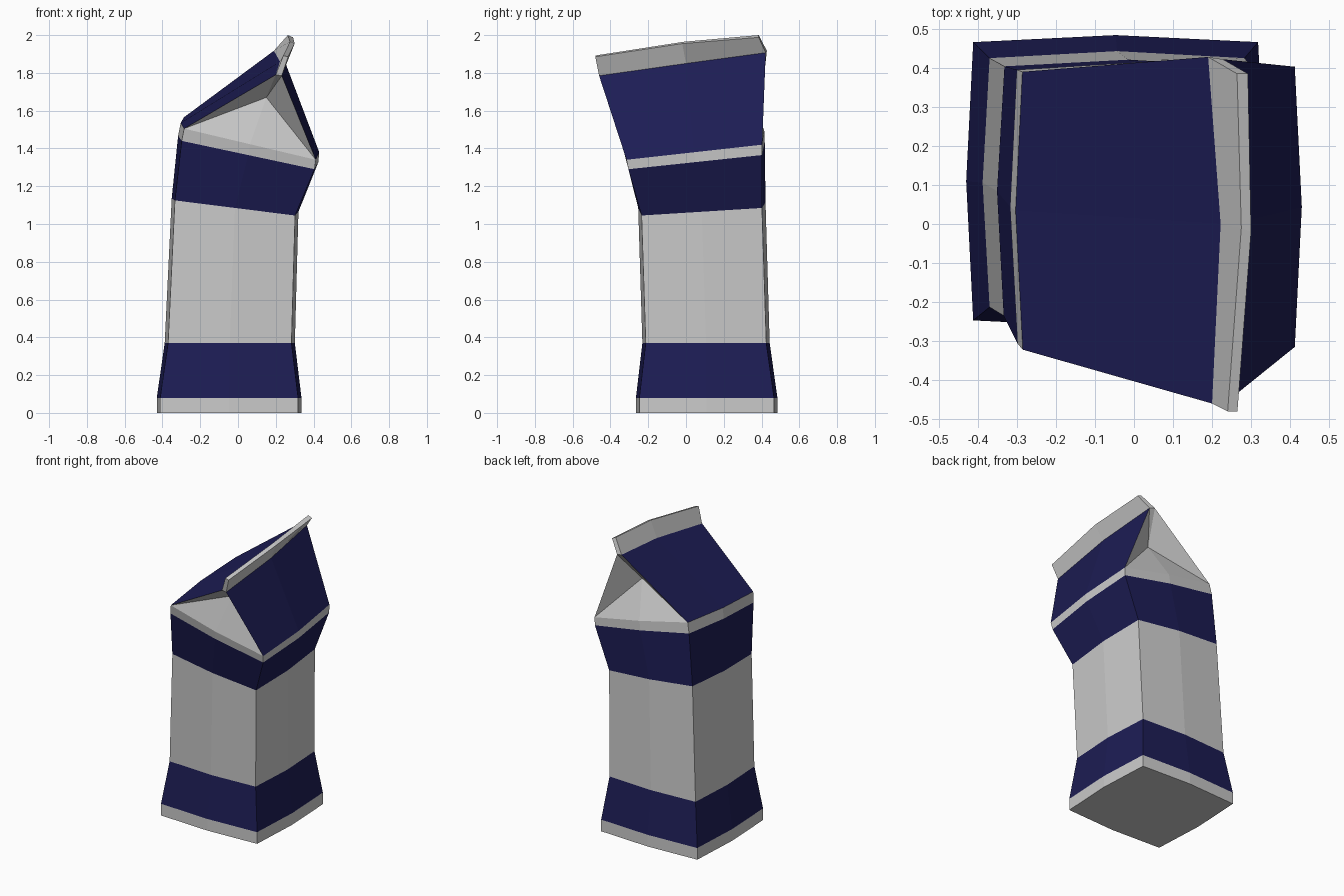
import bpy
from mathutils import Vector

if "Cube" in bpy.data.objects:
    bpy.data.objects.remove(bpy.data.objects["Cube"])

navy = bpy.data.materials.new("navy_card")
navy.diffuse_color = (0.012, 0.012, 0.09, 1)
navy.use_nodes = True
navy.node_tree.nodes["Principled BSDF"].inputs["Base Color"].default_value = navy.diffuse_color


def make(name, faces, mat=None):
    """Build an object from faces given as lists of points, sharing equal points."""
    index, verts, polys = {}, [], []
    for face in faces:
        poly = []
        for p in face:
            key = tuple(round(c, 5) for c in p)
            if key not in index:
                index[key] = len(verts)
                verts.append(key)
            poly.append(index[key])
        polys.append(poly)
    mesh = bpy.data.meshes.new(name)
    mesh.from_pydata(verts, [], polys)
    mesh.update()
    obj = bpy.data.objects.new(name, mesh)
    bpy.context.collection.objects.link(obj)
    if mat:
        mesh.materials.append(mat)
    return obj


def ring(fl, fr, br, bl, bulge=0.018):
    """Four corners plus a slightly bulged midpoint on each side, CCW from above."""
    corners = [Vector(c) for c in (fl, fr, br, bl)]
    out = [Vector(d) * bulge for d in ((0, -1, 0), (1, 0, 0), (0, 1, 0), (-1, 0, 0))]
    pts = []
    for i in range(4):
        pts += [corners[i], (corners[i] + corners[(i + 1) % 4]) / 2 + out[i]]
    return pts


def box_ring(x0, x1, y0, y1, z):
    return ring((x0, y0, z), (x1, y0, z), (x1, y1, z), (x0, y1, z))


def strip(low, high):
    return [[low[i], low[i + 1], high[i + 1], high[i]] for i in range(len(low) - 1)]


def wall(low, high):
    return strip(low + low[:1], high + high[:1])


# Cross-sections of the bent carton, bottom to top
rings = [
    box_ring(-0.412, 0.318, -0.247, 0.466, 0),
    box_ring(-0.412, 0.318, -0.247, 0.466, 0.08),
    box_ring(-0.37, 0.283, -0.213, 0.425, 0.37),
    ring((-0.334, -0.235, 1.125), (0.302, -0.235, 1.045),
         (0.302, 0.402, 1.085), (-0.332, 0.404, 1.145)),
    ring((-0.298, -0.307, 1.44), (0.405, -0.305, 1.29),
         (0.41, 0.403, 1.365), (-0.3, 0.395, 1.495)),
    ring((-0.285, -0.322, 1.505), (0.412, -0.315, 1.34),
         (0.412, 0.403, 1.42), (-0.286, 0.39, 1.565)),
]

# Body bands
names = ["base_trim", "lower_band", "body_panel", "upper_band", "top_trim"]
for i, name in enumerate(names):
    faces = wall(rings[i], rings[i + 1])
    if i == 0:
        faces.append(rings[0][::-1])
    make(name, faces, navy if "band" in name else None)

# Sealed fin: front, middle and back sections (left low, right low, right top, left top)
fin = [
    [(0.2, -0.46, 1.79), (0.232, -0.46, 1.785), (0.265, -0.48, 1.885), (0.24, -0.48, 1.892)],
    [(0.222, 0, 1.86), (0.252, 0, 1.85), (0.3, -0.02, 1.955), (0.275, -0.01, 1.965)],
    [(0.19, 0.428, 1.917), (0.228, 0.422, 1.907), (0.292, 0.385, 1.988), (0.264, 0.385, 2.0)],
]
fin_faces = [fin[0], fin[2][::-1]]
for a, b in zip(fin, fin[1:]):
    for i in range(4):
        j = (i + 1) % 4
        fin_faces.append([a[i], b[i], b[j], a[j]])
make("top_fin", fin_faces)

# Sloping roof panels
top = rings[-1]
make("roof_left", strip([top[6], top[7], top[0]], [s[0] for s in fin[::-1]]), navy)
make("roof_right", strip(top[2:5], [s[1] for s in fin]), navy)


# Folded-in gable ends
def gable(name, left, mid, right, apex, fin_l, fin_r):
    make(name, [[left, mid, apex], [mid, right, apex], [left, apex, fin_l],
                [apex, right, fin_r], [apex, fin_r, fin_l]])


gable("gable_front", *top[0:3], (0.15, -0.28, 1.67), fin[0][0], fin[0][1])
gable("gable_back", *top[4:7], (0.13, 0.29, 1.72), fin[2][1], fin[2][0])
